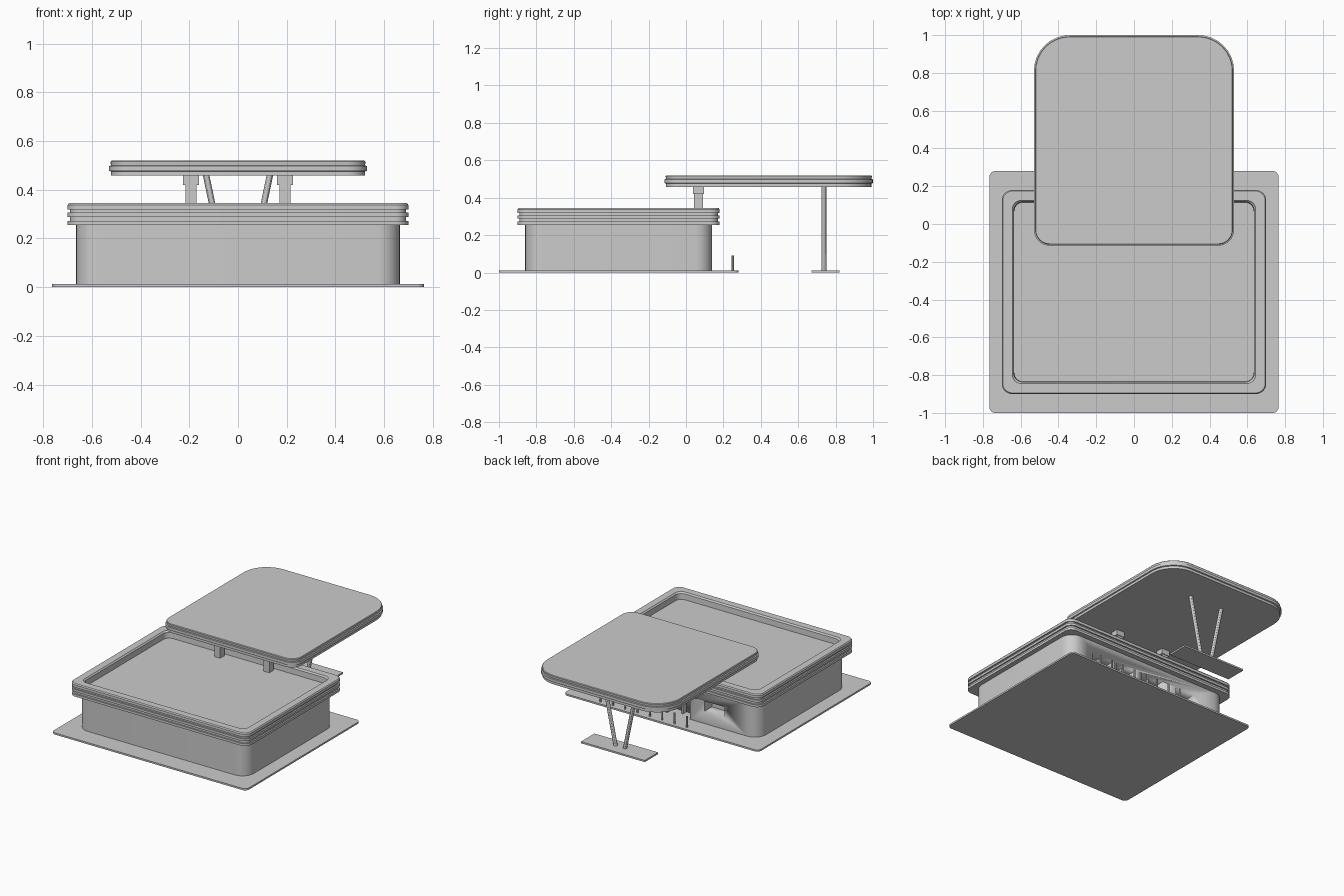
import bpy, bmesh, math
from mathutils import Vector

if "Cube" in bpy.data.objects:
    bpy.data.objects.remove(bpy.data.objects["Cube"])


def outline(x, y0, y1, rf, rb, z, n=8):
    """Rounded rectangle ring; rf / rb are the front and back corner radii."""
    pts = []
    for sx, cy, r, a0 in ((1, y1 - rb, rb, 0), (-1, y1 - rb, rb, 90),
                          (-1, y0 + rf, rf, 180), (1, y0 + rf, rf, 270)):
        for i in range(n + 1):
            a = math.radians(a0 + 90 * i / n)
            pts.append((sx * (x - r) + r * math.cos(a), cy + r * math.sin(a), z))
    return pts


def finish(name, bm):
    bmesh.ops.recalc_face_normals(bm, faces=bm.faces)
    me = bpy.data.meshes.new(name)
    bm.to_mesh(me)
    bm.free()
    ob = bpy.data.objects.new(name, me)
    bpy.context.collection.objects.link(ob)
    bpy.ops.object.select_all(action='DESELECT')
    bpy.context.view_layer.objects.active = ob
    ob.select_set(True)
    bpy.ops.object.shade_smooth_by_angle(angle=math.radians(30))
    return ob


def slab(name, x, y0, y1, rf, rb, profile):
    """Loft rounded rectangles through (inset, z) steps and cap both ends."""
    bm = bmesh.new()
    rings = []
    for d, z in profile:
        ring = outline(x - d, y0 + d, y1 - d, max(rf - d, min(rf, 0.045)),
                       max(rb - d, min(rb, 0.045)), z)
        rings.append([bm.verts.new(p) for p in ring])
    for a, b in zip(rings, rings[1:]):
        for i in range(len(a)):
            j = (i + 1) % len(a)
            bm.faces.new((a[i], a[j], b[j], b[i]))
    bm.faces.new(rings[0][::-1])
    bm.faces.new(rings[-1])
    return finish(name, bm)


def box(name, x0, x1, y0, y1, z0, z1):
    bm = bmesh.new()
    bmesh.ops.create_cube(bm, size=1)
    for v in bm.verts:
        v.co = Vector((x0 + (v.co.x + .5) * (x1 - x0),
                       y0 + (v.co.y + .5) * (y1 - y0),
                       z0 + (v.co.z + .5) * (z1 - z0)))
    return finish(name, bm)


def rod(name, a, b, r, sides=12):
    """Round rod from a to b with level ends."""
    bm = bmesh.new()
    bmesh.ops.create_cone(bm, cap_ends=True, segments=sides, radius1=r, radius2=r, depth=1)
    a, b = Vector(a), Vector(b)
    for v in bm.verts:
        end = a if v.co.z < 0 else b
        v.co = Vector((v.co.x + end.x, v.co.y + end.y, end.z))
    return finish(name, bm)


# Ground plates
slab("base_plate", 0.765, -1.0, 0.28, 0.03, 0.03, [(0, 0), (0, 0.012)])
box("canopy_foot", -0.25, 0.25, 0.67, 0.82, 0, 0.012)

# Building walls with door and window recesses in the back
walls = slab("walls", 0.665, -0.86, 0.14, 0.09, 0.09, [(0, 0.010), (0, 0.258)])
openings = [(0.29, 0.47, 0.0), (0.10, 0.27, 0.0), (-0.13, 0.05, 0.0), (-0.40, -0.245, 0.10)]
for x0, x1, z0 in openings:
    cutter = box("opening_cutter", x0, x1, 0.06, 0.3, z0, 0.172)
    cutter.hide_render = True
    mod = walls.modifiers.new("opening", 'BOOLEAN')
    mod.operation, mod.solver, mod.object = 'DIFFERENCE', 'EXACT', cutter
    bpy.context.view_layer.objects.active = walls
    bpy.ops.object.modifier_apply(modifier=mod.name)
    bpy.data.objects.remove(cutter, do_unlink=True)

# Slim frames dividing the glazed openings
for x in (0.38, 0.185, -0.04):
    box("door_mullion", x - 0.005, x + 0.005, 0.055, 0.10, 0.012, 0.172)
for x0, x1, z0 in openings[:3]:
    box("door_transom", x0, x1, 0.055, 0.095, 0.135, 0.143)

# Roof with three ridges around the edge and a sunken deck
slab("roof", 0.70, -0.90, 0.18, 0.055, 0.055, [
    (0, 0.255), (0, 0.272), (0.01, 0.272), (0.01, 0.289), (0, 0.289), (0, 0.306),
    (0.01, 0.306), (0.01, 0.319), (0, 0.319), (0, 0.338), (0.006, 0.345),
    (0.056, 0.345), (0.064, 0.335), (0.066, 0.295)])

# Canopy with a raised middle band
slab("canopy", 0.53, -0.115, 1.0, 0.085, 0.19, [
    (0.008, 0.458), (0.008, 0.476), (0, 0.478), (0, 0.498), (0.008, 0.5),
    (0.006, 0.516), (0.010, 0.52)])

# Roof posts and sloping struts that carry the canopy
for s in (-1, 1):
    c = s * 0.193
    box("roof_post", c - 0.023, c + 0.023, 0.043, 0.09, 0.29, 0.43)
    box("post_cap", c - 0.032, c + 0.032, 0.038, 0.095, 0.42, 0.46)
    rod("canopy_strut", (s * 0.037, 0.737, 0.01), (s * 0.131, 0.737, 0.46), 0.0135)

# Row of bollards behind the building
for i in range(8):
    x = -0.183 + 0.097 * i
    rod("bollard", (x, 0.25, 0.01), (x, 0.25, 0.09), 0.006, 8)
